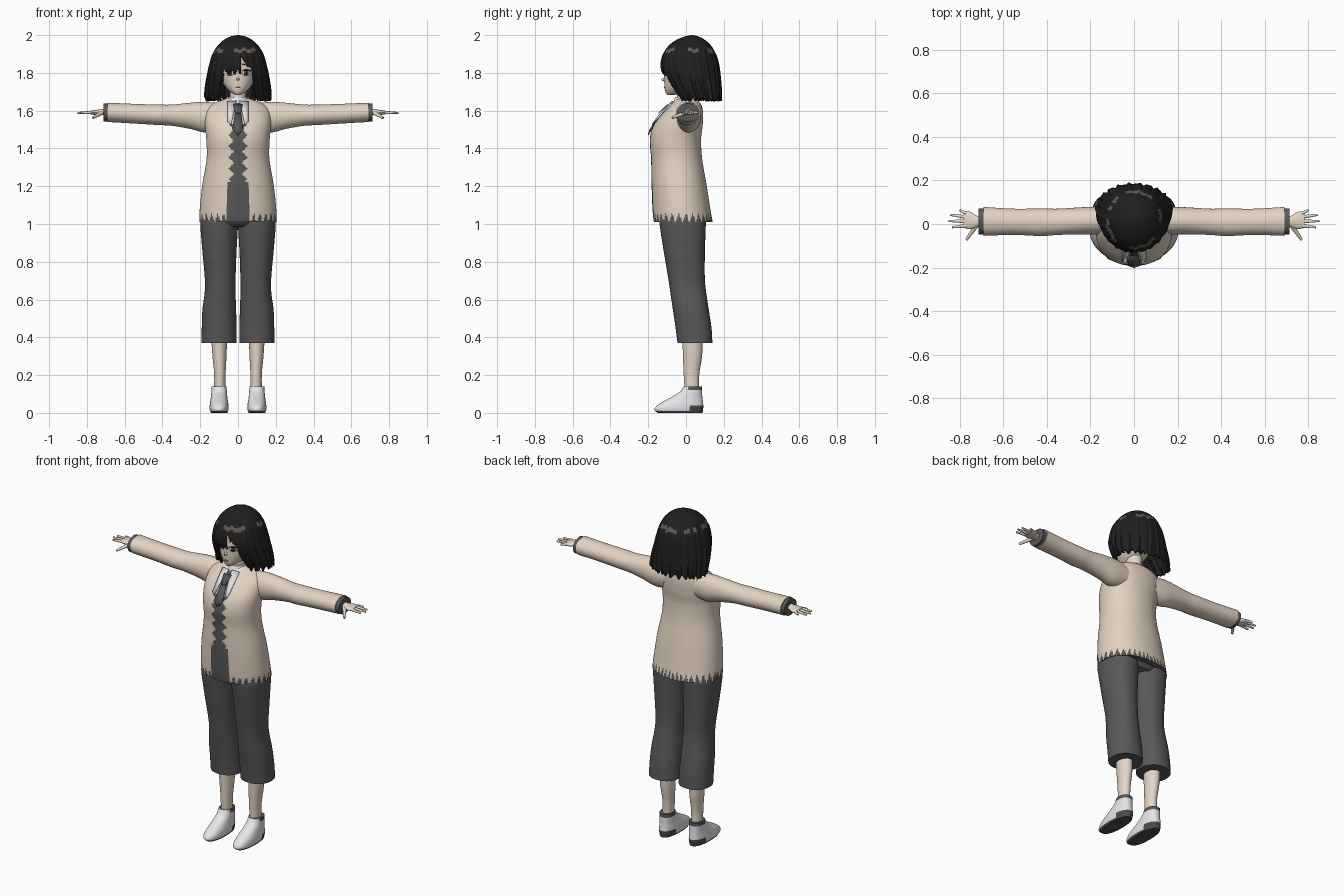
import bpy, bmesh, math, random
from mathutils import Vector

random.seed(4)
if "Cube" in bpy.data.objects:
    bpy.data.objects.remove(bpy.data.objects["Cube"], do_unlink=True)


def material(name, r, g, b):
    m = bpy.data.materials.new(name)
    m.use_nodes = True
    m.diffuse_color = (r, g, b, 1)
    m.node_tree.nodes["Principled BSDF"].inputs["Base Color"].default_value = (r, g, b, 1)
    return m


cream = material("cream knit", .77, .65, .54)
skin = material("skin", .79, .68, .57)
charcoal = material("charcoal cloth", .1, .1, .1)
black = material("black hair", .014, .014, .014)
shine = material("hair highlight", .13, .1, .075)
white = material("white", .82, .82, .84)
sole = material("dark sole", .07, .07, .07)
brown = material("eye brown", .06, .04, .03)
rose = material("lip rose", .5, .28, .23)


def finish(name, bm, mats, mirror=False, thick=0):
    mesh = bpy.data.meshes.new(name)
    bm.to_mesh(mesh)
    bm.free()
    ob = bpy.data.objects.new(name, mesh)
    bpy.context.collection.objects.link(ob)
    for m in mats:
        mesh.materials.append(m)
    if thick:
        ob.modifiers.new("thickness", "SOLIDIFY").thickness = thick
    if mirror:
        ob.modifiers.new("mirror", "MIRROR").use_mirror_merge = False
    bpy.ops.object.select_all(action="DESELECT")
    ob.select_set(True)
    bpy.context.view_layer.objects.active = ob
    bpy.ops.object.shade_smooth_by_angle(angle=math.radians(45))
    return ob


def at(rows, t):
    """Smoothly interpolated section (position, centre, half width, low, high)."""
    i = 0
    while i < len(rows) - 2 and t > rows[i + 1][0]:
        i += 1
    a, b = rows[i], rows[i + 1]
    p, q = rows[max(i - 1, 0)], rows[min(i + 2, len(rows) - 1)]
    d = b[0] - a[0]
    f = (t - a[0]) / d
    out = []
    for k in range(1, 5):
        m0 = (b[k] - p[k]) / (b[0] - p[0]) * d
        m1 = (q[k] - a[k]) / (q[0] - a[0]) * d
        c = b[k] - a[k]
        out.append(a[k] + f * (m0 + f * (3 * c - 2 * m0 - m1 + f * (m0 + m1 - 2 * c))))
    return out


def loft(name, rows, mats, n=32, steps=24, sideways=False, power=2, rule=None,
         drop=None, warp=None, caps=True, mirror=False, thick=0):
    bm = bmesh.new()
    rings = []
    for j in range(steps + 1):
        f = j / steps
        t = rows[0][0] + (rows[-1][0] - rows[0][0]) * f
        c, h, lo, hi = at(rows, t)
        ring = []
        for i in range(n):
            a = math.tau * i / n
            u, v = (math.copysign(abs(w) ** (2 / power), w) for w in (math.cos(a), math.sin(a)))
            u, v = c + h * u, (lo + hi) / 2 + (hi - lo) / 2 * v
            co = Vector((t, u, v) if sideways else (u, v, t))
            ring.append(bm.verts.new(warp(co, a, f) if warp else co))
        rings.append(ring)
    for low, up in zip(rings, rings[1:]):
        for i in range(n):
            k = (i + 1) % n
            bm.faces.new((low[i], low[k], up[k], up[i]))
    bm.faces.new(rings[-1])
    if caps:
        bm.faces.new(rings[0][::-1])
    for face in list(bm.faces):
        c = face.calc_center_median()
        if drop and drop(c):
            bm.faces.remove(face)
        elif rule:
            face.material_index = rule(c)
    bmesh.ops.delete(bm, geom=[v for v in bm.verts if not v.link_faces], context="VERTS")
    return finish(name, bm, mats, mirror, thick)


def plate(name, rows, outline, mat, lift=.003, mirror=False):
    """Thin painted detail draped on the front of a lofted body."""
    bm = bmesh.new()
    verts = []
    for x, z in outline:
        c, h, lo, hi = at(rows, z)
        y = (lo + hi) / 2 - (hi - lo) / 2 * math.sqrt(max(0, 1 - (x / h) ** 2))
        verts.append(bm.verts.new((x, y - lift, z)))
    bm.faces.new(verts)
    return finish(name, bm, [mat], mirror, .004)


def oval(x, z, rx, rz, n=20):
    return [(x + rx * math.cos(math.tau * i / n), z + rz * math.sin(math.tau * i / n)) for i in range(n)]


def saw(t):
    return abs(2 * (t % 1) - 1)


# Jacket body with open front and toothed hem
torso = [(1.01, 0, .205, -.17, .142), (1.06, 0, .204, -.176, .132), (1.2, 0, .19, -.182, .11),
         (1.35, 0, .166, -.185, .085), (1.45, 0, .168, -.191, .08), (1.52, 0, .174, -.172, .088),
         (1.58, 0, .172, -.128, .09), (1.62, 0, .155, -.09, .085), (1.645, 0, .115, -.065, .072),
         (1.665, 0, .06, -.045, .05)]


def jacket_paint(c):
    if c.z < 1.005 + .055 * saw(math.atan2(c.y, c.x) * 5.5):
        return 1
    if c.y < -.03:
        x = abs(c.x)
        if c.z > 1.53 and x < .052:
            return 2 if x > .018 else 1
        if x < (.058 if c.z < 1.22 else .022 + .028 * saw(c.z * 17)):
            return 1
    return 0


loft("jacket", torso, [cream, charcoal, white], 160, 130, power=2.15, rule=jacket_paint)

# Shirt collar, tie and neck
loft("shirt_collar", [(1.635, 0, .062, -.072, .06), (1.672, 0, .052, -.056, .052)], [white], 32, 4)
plate("collar_flaps", torso, [(.008, 1.65), (.056, 1.648), (.054, 1.54), (.036, 1.525), (.024, 1.58)],
      white, .012, True)
plate("tie_knot", torso, [(-.024, 1.632), (.024, 1.632), (.016, 1.585), (-.016, 1.585)], charcoal, .02)
plate("tie_blade", torso, [(-.016, 1.59), (.016, 1.59), (.028, 1.5), (0, 1.47), (-.028, 1.5)], charcoal, .01)
loft("neck", [(1.62, 0, .044, -.05, .045), (1.76, 0, .042, -.045, .05)], [skin], 24, 4)

# Sleeves and cuffs
loft("sleeves", [(.1, .015, .06, 1.49, 1.64), (.18, .015, .064, 1.485, 1.646), (.25, .014, .062, 1.503, 1.642),
                 (.35, .01, .06, 1.52, 1.632), (.42, .008, .063, 1.524, 1.632), (.55, .01, .06, 1.532, 1.636),
                 (.69, .012, .066, 1.54, 1.642)],
     [cream], 32, 40, sideways=True, mirror=True)
loft("cuffs", [(.67, .012, .058, 1.545, 1.636), (.712, .012, .06, 1.542, 1.638)], [charcoal], 32, 3,
     sideways=True, mirror=True)

# Hands
loft("palms", [(.68, .012, .022, 1.575, 1.612), (.72, .012, .026, 1.576, 1.608),
               (.75, .016, .04, 1.577, 1.604), (.782, .02, .038, 1.58, 1.6)],
     [skin], 20, 10, sideways=True, mirror=True)


def finger(name, p, q, r):
    p, q = Vector(p), Vector(q)
    bm = bmesh.new()
    bmesh.ops.create_cone(bm, cap_ends=True, segments=10, radius1=r, radius2=r * .55, depth=(q - p).length)
    bmesh.ops.rotate(bm, verts=bm.verts, matrix=(q - p).to_track_quat("Z", "Y").to_matrix())
    bmesh.ops.translate(bm, verts=bm.verts, vec=(p + q) / 2)
    finish(name, bm, [skin], True)


for name, y, tip_x, tip_y in (("index_fingers", -.008, .835, -.015), ("middle_fingers", .012, .85, .014),
                              ("ring_fingers", .032, .842, .042), ("little_fingers", .048, .8, .064)):
    finger(name, (.77, y, 1.591), (tip_x, tip_y, 1.588), .009)
finger("thumbs", (.722, -.005, 1.588), (.768, -.072, 1.562), .012)

# Trousers
loft("hips", [(.985, 0, .14, -.11, .09), (1.01, 0, .196, -.14, .105), (1.05, 0, .198, -.145, .11)],
     [charcoal], 48, 6)
loft("trouser_legs", [(.37, .1, .093, -.045, .14), (.45, .1, .092, -.055, .135), (.55, .099, .089, -.07, .12),
                      (.63, .095, .082, -.082, .108), (.7, .094, .081, -.092, .1), (.85, .098, .09, -.117, .1),
                      (1, .1, .1, -.14, .105), (1.03, .1, .098, -.14, .105)],
     [charcoal], 40, 36, power=2.2, mirror=True)

# Bare shins and shoes
loft("shins", [(.08, .098, .03, -.005, .07), (.2, .096, .03, -.012, .07), (.3, .098, .037, -.016, .085),
               (.42, .1, .043, -.02, .09)], [skin], 24, 14, mirror=True)


def shoe_paint(c):
    if c.z < .012 or (c.z < .042 and c.y > .02):
        return 1
    return 2 if c.z > .122 and c.y > .012 else 0


loft("shoes", [(0, .1, .043, -.15, .088), (.015, .1, .049, -.167, .09), (.035, .1, .05, -.158, .092),
               (.055, .1, .048, -.13, .09), (.08, .1, .044, -.085, .087), (.11, .1, .041, -.035, .085),
               (.14, .1, .039, -.012, .084)],
     [white, sole, charcoal], 48, 28, power=2.3, rule=shoe_paint, mirror=True)

# Head and face
head = [(1.683, 0, .014, -.1, -.06), (1.7, 0, .042, -.11, .01), (1.73, 0, .07, -.114, .06),
        (1.77, 0, .089, -.116, .09), (1.83, 0, .1, -.116, .1), (1.9, 0, .1, -.1, .1),
        (1.95, 0, .06, -.06, .07), (1.967, 0, .02, -.02, .03)]
loft("head", head, [skin], 48, 40)
finger("nose", (0, -.108, 1.768), (0, -.128, 1.762), .01)
plate("eye_whites", head, oval(.044, 1.8, .021, .015), white, .003, True)
plate("irises", head, oval(.043, 1.8, .011, .015), brown, .005, True)
plate("upper_lashes", head, [(.02, 1.81), (.04, 1.821), (.068, 1.812), (.068, 1.807), (.04, 1.814)],
      black, .006, True)
plate("eyebrows", head, [(.024, 1.842), (.024, 1.85), (.07, 1.852), (.07, 1.846)], brown, .003, True)
plate("mouth", head, oval(0, 1.722, .014, .003), rose)

# Bobbed hair with fringe, strand grooves and broken highlight band
hair = [(1.65, 0, .174, -.045, .186), (1.72, 0, .171, -.085, .186), (1.8, 0, .159, -.125, .18),
        (1.85, 0, .148, -.132, .173), (1.9, 0, .133, -.12, .158), (1.95, 0, .102, -.085, .128),
        (1.98, 0, .066, -.04, .092), (1.995, 0, .033, 0, .06), (2, 0, .008, .024, .036)]
shiny = [random.random() < .7 for i in range(40)]


def strands(co, a, f):
    wave = .6 * math.sin(23 * a) + .4 * math.sin(41 * a + 1)
    g = 1 + wave * (.01 + .03 * (1 - f))
    lift = (.012 + .012 * math.sin(31 * a + 2 * math.sin(5 * a))) * (1 - f) ** 8
    return Vector((co.x * g, .03 + (co.y - .03) * g, co.z + lift))


def face_opening(c):
    fringe = 1.79 + .03 * saw(c.x * 28)
    if .015 < c.x < .09:
        fringe = 1.885 - 1.1 * (c.x - .015)
    return c.y < .03 and c.z < fringe and abs(c.x) < .078 + .12 * max(0, 1.78 - c.z)


def hair_paint(c):
    slot = int((math.atan2(c.y - .03, c.x) + math.pi) / math.tau * 39.9)
    wobble = .006 * math.sin(slot * 2.4)
    return int(shiny[slot] and 1.908 + wobble < c.z < 1.93 + wobble)


loft("hair", hair, [black, shine], 180, 70, rule=hair_paint, drop=face_opening, warp=strands,
     caps=False, thick=.012)
